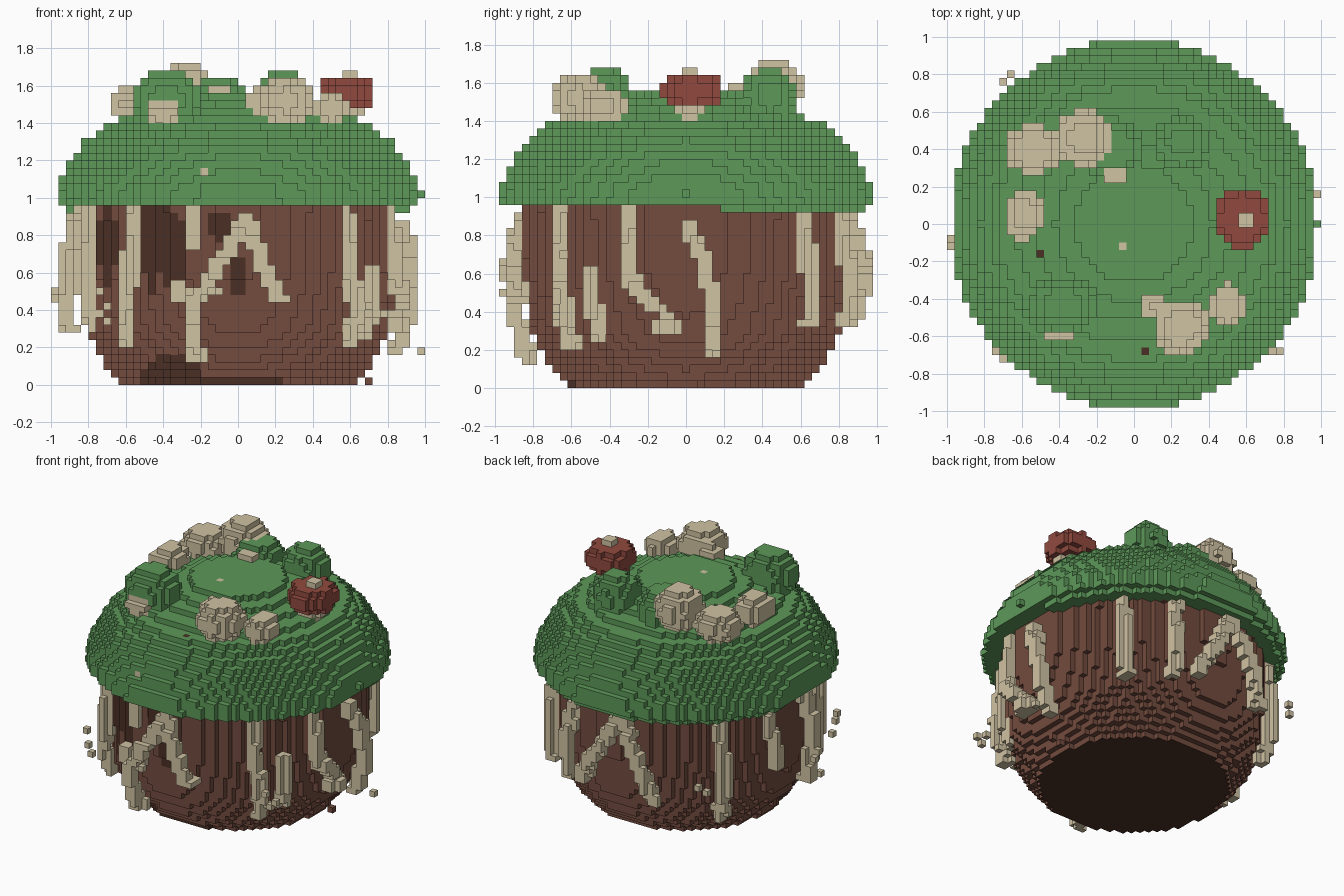
import bpy
import math
from mathutils import Vector

cube = bpy.data.objects.get("Cube")
if cube:
    bpy.data.objects.remove(cube, do_unlink=True)

S = 0.04      # edge length of one block
GRID = {}     # (i, j, k) -> (part name, colour name)


def linear(c):
    c /= 255
    return c / 12.92 if c <= 0.04045 else ((c + 0.055) / 1.055) ** 2.4


# ---- materials
MATS = {}
for name, rgb in {"leaf_green": (93, 152, 89), "cake_brown": (115, 75, 62),
                  "dark_brown": (74, 47, 36), "cream": (208, 195, 163),
                  "berry_red": (145, 74, 63)}.items():
    m = bpy.data.materials.new(name)
    col = tuple(linear(c) for c in rgb) + (1.0,)
    m.diffuse_color = col
    m.use_nodes = True
    bsdf = m.node_tree.nodes["Principled BSDF"]
    bsdf.inputs["Base Color"].default_value = col
    bsdf.inputs["Roughness"].default_value = 0.9
    MATS[name] = m


# ---- block helpers
def centre(c):
    return Vector(((c[0] + 0.5) * S, c[1] * S, (c[2] + 0.5) * S))


def cell(x, y, z):
    return (math.floor(x / S), round(y / S), math.floor(z / S))


def interp(points, t):
    """Piecewise linear value along (t, value) points."""
    if t <= points[0][0]:
        return points[0][1]
    for (a, va), (b, vb) in zip(points, points[1:]):
        if t <= b:
            return va + (vb - va) * (t - a) / (b - a)
    return points[-1][1]


def revolve(part, colour, profile, z0, z1, inner=0.0, rule=lambda p: True):
    """Fill a round solid from a (height, radius) profile."""
    for k in range(round(z0 / S), round(z1 / S)):
        r = interp(profile, (k + 0.5) * S)
        for i in range(-24, 24):
            for j in range(-24, 25):
                p = centre((i, j, k))
                if inner <= math.hypot(p.x, p.y) < r and rule(p):
                    GRID[(i, j, k)] = (part, colour)


def blob(part, colour, c, r):
    """Fill an ellipsoid with centre c and radii r."""
    lo = cell(*(c[n] - r[n] for n in range(3)))
    hi = cell(*(c[n] + r[n] for n in range(3)))
    for i in range(lo[0], hi[0] + 1):
        for j in range(lo[1], hi[1] + 1):
            for k in range(lo[2], hi[2] + 1):
                d = centre((i, j, k)) - Vector(c)
                if sum((d[n] / r[n]) ** 2 for n in range(3)) < 1:
                    GRID[(i, j, k)] = (part, colour)


def drip(reach, points):
    """Hang a strip of icing at the side through (azimuth, height) points."""
    for (a0, z0), (a1, z1) in zip(points, points[1:]):
        n = 40
        for s in range(n + 1):
            a = math.radians(a0 + (a1 - a0) * s / n)
            z = z0 + (z1 - z0) * s / n
            top = interp([(0.1, reach - 0.09), (0.4, reach), (0.65, reach), (0.95, 0.87)], z)
            for r in (top - 0.04, top):
                for side in (-0.018, 0.018):
                    x = r * math.cos(a) - side * math.sin(a)
                    y = r * math.sin(a) + side * math.cos(a)
                    GRID.setdefault(cell(x, y, z), ("icing_drips", "cream"))


# ---- cake body, with dark hollows on the front
revolve("cake_body", "cake_brown",
        [(0.02, 0.63), (0.1, 0.70), (0.2, 0.77), (0.3, 0.81),
         (0.45, 0.83), (0.6, 0.845), (0.96, 0.85)], 0, 0.96)
HOLLOWS = [(-0.46, 0.78, 0.05, 0.31), (-0.38, 0.78, 0.05, 0.24), (-0.70, 0.76, 0.05, 0.22),
           (-0.32, 0.72, 0.03, 0.20), (-0.10, 0.85, 0.07, 0.08), (0.0, 0.57, 0.04, 0.12),
           (-0.35, 0.03, 0.17, 0.13), (0.02, 0.02, 0.22, 0.03)]
for c in list(GRID):
    p = centre(c)
    if p.y < -0.3 and any(((p.x - x) / a) ** 2 + ((p.z - z) / b) ** 2 < 1
                          for x, z, a, b in HOLLOWS):
        GRID[c] = ("cake_body", "dark_brown")

# ---- domed top with a slightly lower rim at the back
revolve("green_top", "leaf_green",
        [(0.98, 0.985), (1.06, 0.978), (1.14, 0.93), (1.22, 0.89), (1.3, 0.82),
         (1.38, 0.73), (1.42, 0.64), (1.46, 0.52), (1.5, 0.42), (1.54, 0.32)], 0.96, 1.56)
revolve("green_top", "leaf_green", [(0.9, 0.95)], 0.92, 0.96, 0.85,
        lambda p: p.y > 0.18)

# ---- green mounds
for c, r in [((0.25, 0.43, 1.53), (0.15, 0.14, 0.15)),
             ((-0.38, -0.43, 1.53), (0.18, 0.15, 0.16)),
             ((-0.12, 0.40, 1.49), (0.18, 0.17, 0.17))]:
    blob("green_mounds", "leaf_green", c, r)

# ---- cream dollops
for c, r in [((-0.54, 0.40, 1.51), (0.15, 0.14, 0.11)),
             ((-0.27, 0.46, 1.58), (0.15, 0.15, 0.15)),
             ((-0.59, 0.05, 1.50), (0.11, 0.14, 0.10)),
             ((0.25, -0.55, 1.52), (0.15, 0.15, 0.13)),
             ((0.11, -0.44, 1.51), (0.08, 0.07, 0.08)),
             ((0.50, -0.43, 1.48), (0.10, 0.12, 0.10)),
             ((-0.40, -0.56, 1.45), (0.09, 0.06, 0.07)),
             ((-0.10, 0.26, 1.55), (0.07, 0.05, 0.05))]:
    blob("cream_dollops", "cream", c, r)

# ---- red berry with a cream tip
blob("berry_base", "cream", (0.58, 0.02, 1.45), (0.09, 0.08, 0.06))
blob("red_berry", "berry_red", (0.58, 0.03, 1.56), (0.155, 0.165, 0.10))
blob("berry_tip", "cream", (0.60, 0.02, 1.65), (0.06, 0.06, 0.045))

# ---- icing drips around the side: how far out each hangs, then its path
for reach, points in [
    (0.92, [(230, 0.94), (230, 0.6), (225, 0.2)]),
    (0.95, [(273, 0.90), (266, 0.70), (259, 0.52), (255, 0.45), (255, 0.12)]),
    (0.93, [(273, 0.90), (278, 0.65), (283, 0.48), (286, 0.46)]),
    (0.89, [(253, 0.94), (254, 0.72)]),
    (0.89, [(249, 0.54), (250, 0.45)]),
    (0.92, [(312, 0.94), (312, 0.6), (315, 0.4), (315, 0.2)]),
    (0.87, [(325, 0.6), (326, 0.25)]),
    (0.92, [(339, 0.94), (340, 0.6), (346, 0.46), (350, 0.42)]),
    (0.95, [(0, 0.86), (5, 0.7), (9, 0.4), (10, 0.18)]),
    (0.92, [(45, 0.92), (46, 0.6), (47, 0.32)]),
    (0.95, [(96, 0.92), (87, 0.65), (79, 0.45), (77, 0.36)]),
    (0.95, [(96, 0.92), (104, 0.65), (112, 0.35)]),
    (0.94, [(68, 0.94), (67, 0.35)]),
    (0.92, [(140, 0.94), (141, 0.2)]),
    (0.92, [(163, 0.94), (166, 0.5)]),
    (0.96, [(188, 0.94), (187, 0.28)]),
    (0.88, [(203, 0.94), (203, 0.28)]),
]:
    drip(reach, points)
blob("icing_drips", "cream", (0.84, -0.10, 0.33), (0.08, 0.08, 0.07))

# ---- loose crumbs
for x, y, z, colour in [
    (-0.98, -0.12, 0.50, "cream"), (-0.98, -0.08, 0.46, "cream"), (-0.94, -0.20, 0.30, "cream"),
    (-0.70, -0.68, 0.34, "cream"), (-0.74, -0.68, 0.50, "cream"), (-0.70, -0.72, 0.42, "cream"),
    (-0.70, 0.76, 0.46, "cream"), (-0.66, 0.80, 0.50, "cream"), (0.74, -0.68, 0.34, "cream"),
    (0.70, -0.68, 0.42, "cream"), (0.78, -0.68, 0.38, "cream"), (0.98, 0.16, 0.18, "cream"),
    (-0.10, -0.96, 0.50, "cream"), (0.26, -0.92, 0.46, "cream"), (-0.18, -0.88, 1.14, "cream"),
    (-0.06, -0.12, 1.52, "cream"), (0.06, -0.68, 1.36, "dark_brown"),
    (-0.50, -0.16, 1.44, "dark_brown"), (0.98, 0.00, 1.02, "leaf_green"),
    (0.70, 0.08, 0.02, "cake_brown"),
]:
    GRID[cell(x, y, z + 0.001)] = ("loose_crumbs", colour)

# ---- mesh each part from its exposed block faces
SIDES = {(1, 0, 0): ((1, 0, 0), (1, 1, 0), (1, 1, 1), (1, 0, 1)),
         (-1, 0, 0): ((0, 0, 0), (0, 0, 1), (0, 1, 1), (0, 1, 0)),
         (0, 1, 0): ((0, 1, 0), (0, 1, 1), (1, 1, 1), (1, 1, 0)),
         (0, -1, 0): ((0, 0, 0), (1, 0, 0), (1, 0, 1), (0, 0, 1)),
         (0, 0, 1): ((0, 0, 1), (1, 0, 1), (1, 1, 1), (0, 1, 1)),
         (0, 0, -1): ((0, 0, 0), (0, 1, 0), (1, 1, 0), (1, 0, 0))}
for part in sorted({v[0] for v in GRID.values()}):
    verts, faces, tints = {}, [], []
    for c, (owner, colour) in GRID.items():
        if owner != part:
            continue
        for d, corners in SIDES.items():
            if (c[0] + d[0], c[1] + d[1], c[2] + d[2]) in GRID:
                continue
            faces.append([verts.setdefault((c[0] + a, c[1] + b, c[2] + e), len(verts))
                          for a, b, e in corners])
            # the flat underside is dark
            under = part == "cake_body" and c[2] == 0 and d[2] == -1
            tints.append("dark_brown" if under else colour)
    mesh = bpy.data.meshes.new(part)
    mesh.from_pydata([(x * S, (y - 0.5) * S, z * S) for x, y, z in verts], [], faces)
    used = sorted(set(tints))
    for t in used:
        mesh.materials.append(MATS[t])
    for poly, t in zip(mesh.polygons, tints):
        poly.material_index = used.index(t)
    mesh.update()
    bpy.context.collection.objects.link(bpy.data.objects.new(part, mesh))
